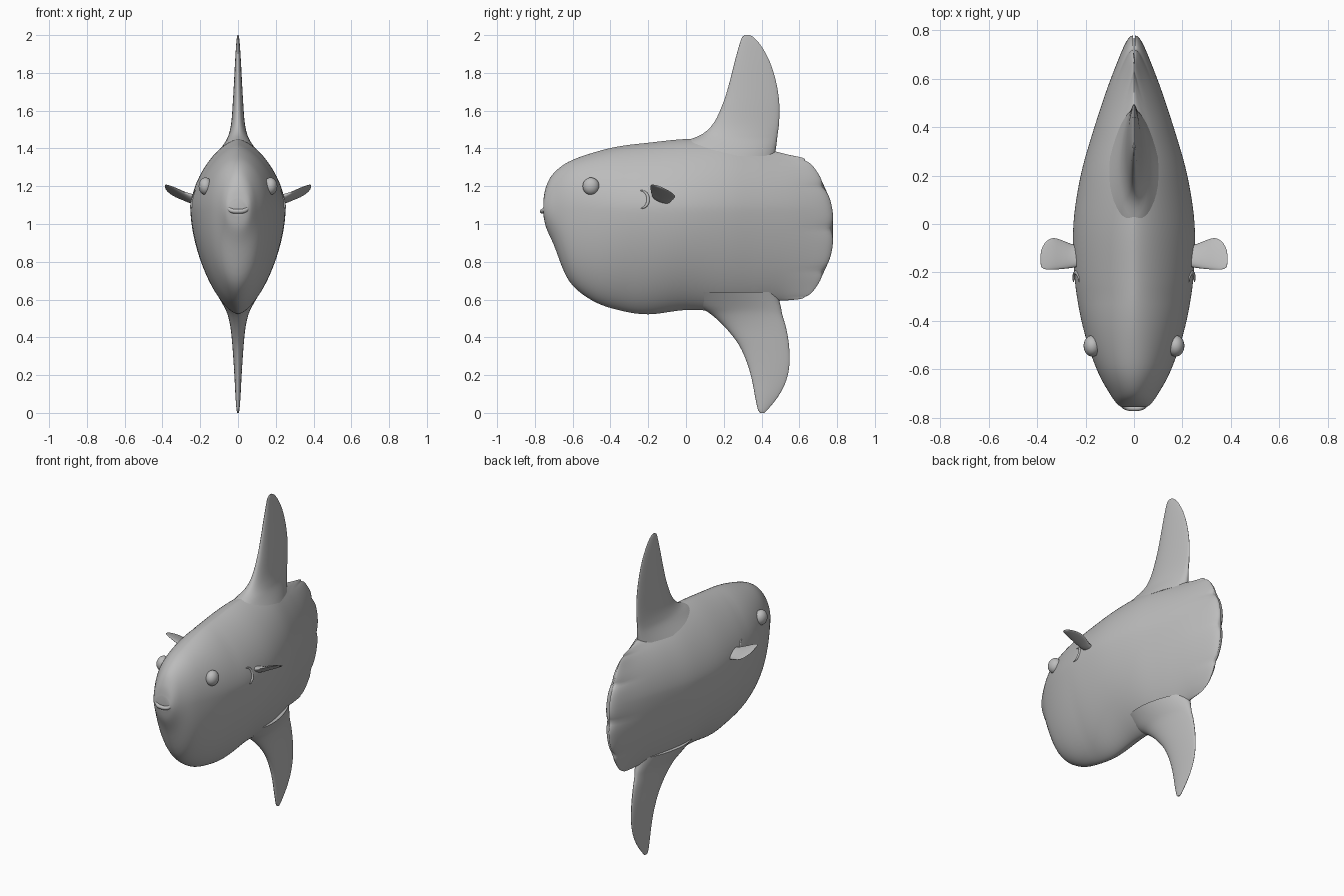
import bpy, bmesh, math
from mathutils import Vector

if "Cube" in bpy.data.objects:
    bpy.data.objects.remove(bpy.data.objects["Cube"])

grey = bpy.data.materials.new("fish grey")
grey.diffuse_color = (0.5, 0.5, 0.5, 1)
grey.use_nodes = True
grey.node_tree.nodes["Principled BSDF"].inputs["Base Color"].default_value = grey.diffuse_color


def finish(name, bm, angle=50):
    bmesh.ops.remove_doubles(bm, verts=bm.verts, dist=1e-5)
    bmesh.ops.recalc_face_normals(bm, faces=bm.faces)
    me = bpy.data.meshes.new(name)
    bm.to_mesh(me)
    bm.free()
    me.materials.append(grey)
    ob = bpy.data.objects.new(name, me)
    bpy.context.collection.objects.link(ob)
    bpy.ops.object.select_all(action='DESELECT')
    ob.select_set(True)
    bpy.context.view_layer.objects.active = ob
    bpy.ops.object.shade_smooth_by_angle(angle=math.radians(angle))
    return ob


def skin(rings, closed=False):
    """Bridge rings of points; cap the ends unless the rings form a loop."""
    bm = bmesh.new()
    vs = [[bm.verts.new(p) for p in r] for r in rings]
    n = len(vs[0])
    pairs = list(zip(vs, vs[1:])) + ([(vs[-1], vs[0])] if closed else [])
    for a, b in pairs:
        for i in range(n):
            j = (i + 1) % n
            bm.faces.new((a[i], a[j], b[j], b[i]))
    if not closed:
        bm.faces.new(vs[0])
        bm.faces.new(vs[-1])
    return bm


def smooth_rows(rows, steps):
    """Catmull-Rom interpolation between rows of numbers."""
    out = []
    for i in range(len(rows) - 1):
        p0, p1, p2, p3 = (rows[max(0, min(len(rows) - 1, i + k))] for k in (-1, 0, 1, 2))
        for s in range(steps):
            t = s / steps
            out.append([b + t * ((c - a) / 2 + t * (a - 2.5 * b + 2 * c - d / 2
                        + t * (1.5 * (b - c) + (d - a) / 2)))
                        for a, b, c, d in zip(p0, p1, p2, p3)])
    return out + [list(rows[-1])]


# Body stations: y, top, bottom, half width, rearward bulge, scallop depth
stations = [
    (-0.755, 1.13, 1.045, 0.052, 0, 0), (-0.74, 1.20, 0.98, 0.072, 0, 0),
    (-0.70, 1.27, 0.89, 0.10, 0, 0), (-0.62, 1.33, 0.70, 0.145, 0, 0),
    (-0.50, 1.375, 0.597, 0.19, 0, 0), (-0.36, 1.41, 0.545, 0.225, 0, 0),
    (-0.20, 1.43, 0.522, 0.247, 0, 0), (0.0, 1.45, 0.545, 0.25, 0, 0),
    (0.20, 1.45, 0.54, 0.22, 0, 0), (0.35, 1.42, 0.56, 0.17, 0.03, 0),
    (0.47, 1.385, 0.59, 0.115, 0.08, 0), (0.55, 1.365, 0.597, 0.07, 0.12, 0.006),
    (0.60, 1.355, 0.603, 0.038, 0.145, 0.014), (0.625, 1.345, 0.61, 0.018, 0.15, 0.018),
    (0.632, 1.335, 0.62, 0.004, 0.15, 0.02)]
RING = 144


def body_ring(row):
    y, top, bot, w, bulge, scal = row
    head = max(0, min(1, (-0.3 - y) / 0.3))
    p, q = 1.7 + 0.3 * head, 0.65 - 0.13 * head
    mid = 1.08 if y > -0.7 else (top + bot) / 2 * 0.5 + 0.54
    pts = []
    for i in range(RING):
        a = 2 * math.pi * i / RING
        s, c = math.sin(a), math.cos(a)
        x = math.copysign(w * max(0, 1 - abs(s) ** p) ** q, c) if abs(c) > 1e-6 else 0
        z = mid + s * (top - mid if s > 0 else mid - bot)
        h = max(-1, min(1, (z - 0.975) / 0.38))
        lobe = 1 - abs(math.sin(math.asin(h) * 5))
        pts.append((x, y + bulge * (1 - abs(h) ** 2.3) - scal * lobe ** 2, z))
    return pts


finish("body", skin([body_ring(r) for r in smooth_rows(stations, 5)]), 60)


# Tall fins: rows of z, leading y, trailing y, half thickness
def tall_fin(name, rows):
    rings = []
    for z, y0, y1, w in smooth_rows(rows, 4):
        m, r = (y0 + y1) / 2, (y1 - y0) / 2
        ring = []
        for i in range(40):
            a = 2 * math.pi * i / 40
            u = math.cos(a)
            ring.append((w * math.sin(a) * (1 - 0.3 * u), m + r * u, z))
        rings.append(ring)
    finish(name, skin(rings))


tall_fin("dorsal_fin", [
    (1.36, -0.10, 0.47, 0.115), (1.43, -0.02, 0.48, 0.068), (1.475, 0.085, 0.485, 0.047),
    (1.54, 0.15, 0.493, 0.034), (1.65, 0.20, 0.493, 0.026), (1.76, 0.233, 0.475, 0.02),
    (1.86, 0.258, 0.443, 0.015), (1.94, 0.28, 0.40, 0.01), (1.985, 0.295, 0.362, 0.006),
    (2.0, 0.312, 0.338, 0.003)])
tall_fin("anal_fin", [
    (0.64, 0.0, 0.48, 0.115), (0.57, 0.06, 0.50, 0.075), (0.52, 0.135, 0.51, 0.053),
    (0.45, 0.21, 0.53, 0.038), (0.36, 0.28, 0.545, 0.029), (0.26, 0.325, 0.548, 0.022),
    (0.17, 0.35, 0.53, 0.017), (0.09, 0.365, 0.49, 0.013), (0.02, 0.38, 0.435, 0.008),
    (0.0, 0.393, 0.415, 0.004)])


def tube(name, pts, radii, closed=False):
    """Round tube along points with varying radius."""
    rings, n = [], len(pts)
    for i, p in enumerate(pts):
        nxt = pts[(i + 1) % n] if closed else pts[min(i + 1, n - 1)]
        prv = pts[i - 1] if closed else pts[max(i - 1, 0)]
        t = (nxt - prv).normalized()
        u = t.cross(Vector((1, 0, 0)) if not closed else Vector((0, 1, 0))).normalized()
        v = t.cross(u)
        rings.append([p + radii[i] * (u * math.cos(k * math.pi / 5) + v * math.sin(k * math.pi / 5))
                      for k in range(10)])
    return finish(name, skin(rings, closed))


# Lips: wide oval ring, lower lip pushed forward
lip = []
for i in range(40):
    a = 2 * math.pi * i / 40
    s, c = math.sin(a), math.cos(a)
    lip.append(Vector((0.049 * math.copysign(abs(c) ** 0.7, c),
                       -0.752 + 0.009 * s + 0.012 * c * c,
                       1.094 + 0.027 * math.copysign(abs(s) ** 0.7, s))))
tube("lips", lip, [0.012] * 40, True)

# Paired side parts
for side, label in ((1, "right"), (-1, "left")):
    # Eye
    bm = bmesh.new()
    bmesh.ops.create_uvsphere(bm, u_segments=28, v_segments=18, radius=1)
    for v in bm.verts:
        v.co = Vector((side * (0.172 + 0.036 * v.co.x), -0.503 + 0.044 * v.co.y,
                       1.20 + 0.046 * v.co.z))
    finish(label + "_eye", bm)

    # Gill crescent
    pts = []
    for i in range(17):
        a = math.pi * (i / 16 - 0.5)
        pts.append(Vector((side * (0.238 - 0.012 * math.sin(a)), -0.24 + 0.04 * math.cos(a),
                           1.13 + 0.047 * math.sin(a))))
    tube(label + "_gill", pts, [0.002 + 0.007 * math.sin(math.pi * i / 16) for i in range(17)])

    # Pectoral fin rows: x, leading y, trailing y, centre z, half thickness
    rows = [(0.20, -0.17, -0.09, 1.125, 0.024), (0.25, -0.18, -0.085, 1.135, 0.02),
            (0.29, -0.185, -0.07, 1.15, 0.015), (0.33, -0.188, -0.058, 1.167, 0.011),
            (0.36, -0.188, -0.07, 1.182, 0.007), (0.38, -0.18, -0.10, 1.194, 0.004),
            (0.386, -0.16, -0.13, 1.20, 0.002)]
    rings = []
    for x, y0, y1, z, w in smooth_rows(rows, 3):
        ring = []
        for i in range(24):
            a = 2 * math.pi * i / 24
            dy = (y1 - y0) / 2 * math.cos(a)
            ring.append((side * x, (y0 + y1) / 2 + dy, z - 0.35 * dy + w * math.sin(a)))
        rings.append(ring)
    finish(label + "_pectoral_fin", skin(rings))
